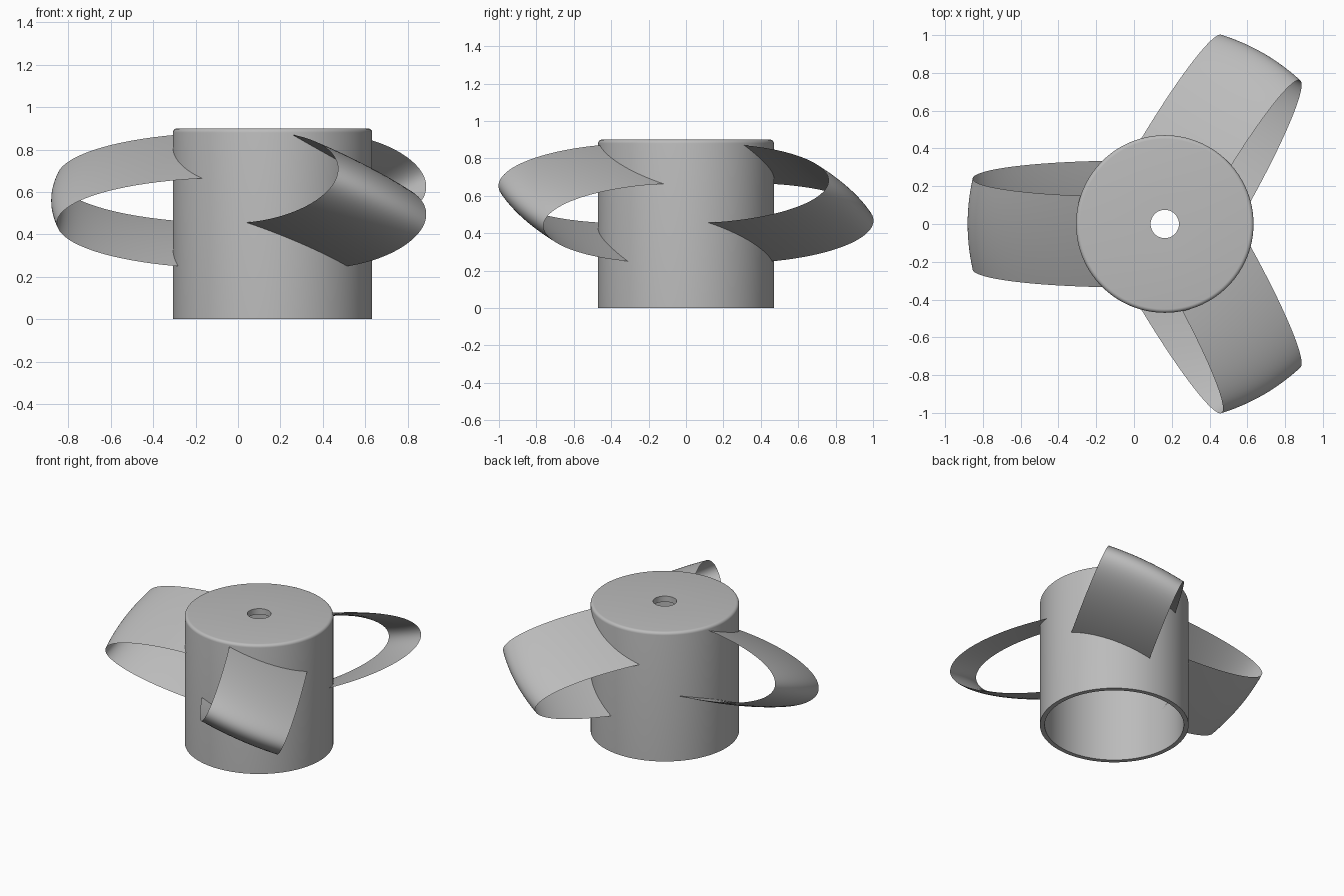
import bpy, bmesh, math
from mathutils import Matrix, Vector

cube = bpy.data.objects.get("Cube")
if cube:
    bpy.data.objects.remove(cube, do_unlink=True)

gray = bpy.data.materials.new("neutral gray")
gray.use_nodes = True
color = (0.5, 0.5, 0.5, 1)
gray.diffuse_color = color
gray.node_tree.nodes["Principled BSDF"].inputs["Base Color"].default_value = color

AXIS_X = 0.163      # hub axis
HUB_R = 0.47
ROOT_R = 0.455      # blades end inside the hub wall


def finish(bm, name):
    bmesh.ops.recalc_face_normals(bm, faces=bm.faces)
    mesh = bpy.data.meshes.new(name)
    bm.to_mesh(mesh)
    bm.free()
    mesh.materials.append(gray)
    obj = bpy.data.objects.new(name, mesh)
    bpy.context.collection.objects.link(obj)
    obj.location.x = AXIS_X
    bpy.ops.object.select_all(action='DESELECT')
    obj.select_set(True)
    bpy.context.view_layer.objects.active = obj
    bpy.ops.object.shade_smooth_by_angle(angle=math.radians(30))
    return obj


# Hub: lathed cup, open below, with a shaft hole and rounded top rim
def make_hub():
    top, fillet = 0.9, 0.02
    profile = [(0.075, top - 0.04), (0.075, top)]
    for i in range(6):
        a = math.pi / 2 * (1 - i / 5)
        profile.append((HUB_R - fillet + fillet * math.cos(a),
                        top - fillet + fillet * math.sin(a)))
    profile += [(HUB_R, 0), (0.44, 0), (0.44, top - 0.04)]
    bm = bmesh.new()
    verts = [bm.verts.new((r, 0, z)) for r, z in profile]
    edges = [bm.edges.new((v, verts[i - 1])) for i, v in enumerate(verts)]
    bmesh.ops.spin(bm, geom=verts + edges, cent=(0, 0, 0), axis=(0, 0, 1),
                   angle=math.tau, steps=128)
    bmesh.ops.remove_doubles(bm, verts=bm.verts, dist=1e-5)
    finish(bm, "hub")


# Blade: lens-section band following a tilted half ellipse from hub to hub
TILT = math.radians(24)
ALONG = Vector((0, math.cos(TILT), math.sin(TILT)))
ACROSS = Vector((0, -math.sin(TILT), math.cos(TILT)))
MID_Z, CENTER_R, HALF_WIDTH = 0.56, 0.19, 0.263
SEMI_R, SEMI_H = 0.827, 0.234


def band_point(theta, s, side):
    bulge = 1 - s * s
    grow_r, grow_h = (0.027, 0.008) if side > 0 else (-0.015, -0.012)
    r = CENTER_R + (SEMI_R + grow_r * bulge) * math.cos(theta)
    h = (SEMI_H + grow_h * bulge) * math.sin(theta)
    return (Vector((r, 0, MID_Z)) + ALONG * s * HALF_WIDTH + ACROSS * h)


def root_angle(s, side, sign):
    low, high = 0, math.pi / 2
    for _ in range(40):
        mid = (low + high) / 2
        if band_point(sign * mid, s, side).xy.length > ROOT_R:
            low = mid
        else:
            high = mid
    return sign * low


def make_blade(name, heading):
    n, steps = 14, 64
    section = [(-1 + 2 * i / n, 1) for i in range(n + 1)]
    section += [(1 - 2 * i / n, -1) for i in range(1, n)]
    bm = bmesh.new()
    rings = []
    for k in range(steps + 1):
        ring = []
        for s, side in section:
            start, end = root_angle(s, side, 1), root_angle(s, side, -1)
            theta = start + (end - start) * k / steps
            ring.append(bm.verts.new(band_point(theta, s, side)))
        rings.append(ring)
    for a, b in zip(rings, rings[1:]):
        for i in range(len(a)):
            bm.faces.new((a[i - 1], a[i], b[i], b[i - 1]))
    bm.faces.new(rings[0])
    bm.faces.new(rings[-1])
    # The band is laid out along +x with its tangent toward +y; flip the
    # tangent so that the trailing edge rises clockwise around the hub
    bm.transform(Matrix.Rotation(heading, 4, 'Z') @ Matrix.Scale(-1, 4, (0, 1, 0)))
    finish(bm, name)


make_hub()
for name, degrees in (("right_blade", 180), ("back_blade", 60), ("front_blade", -60)):
    make_blade(name, math.radians(degrees))
